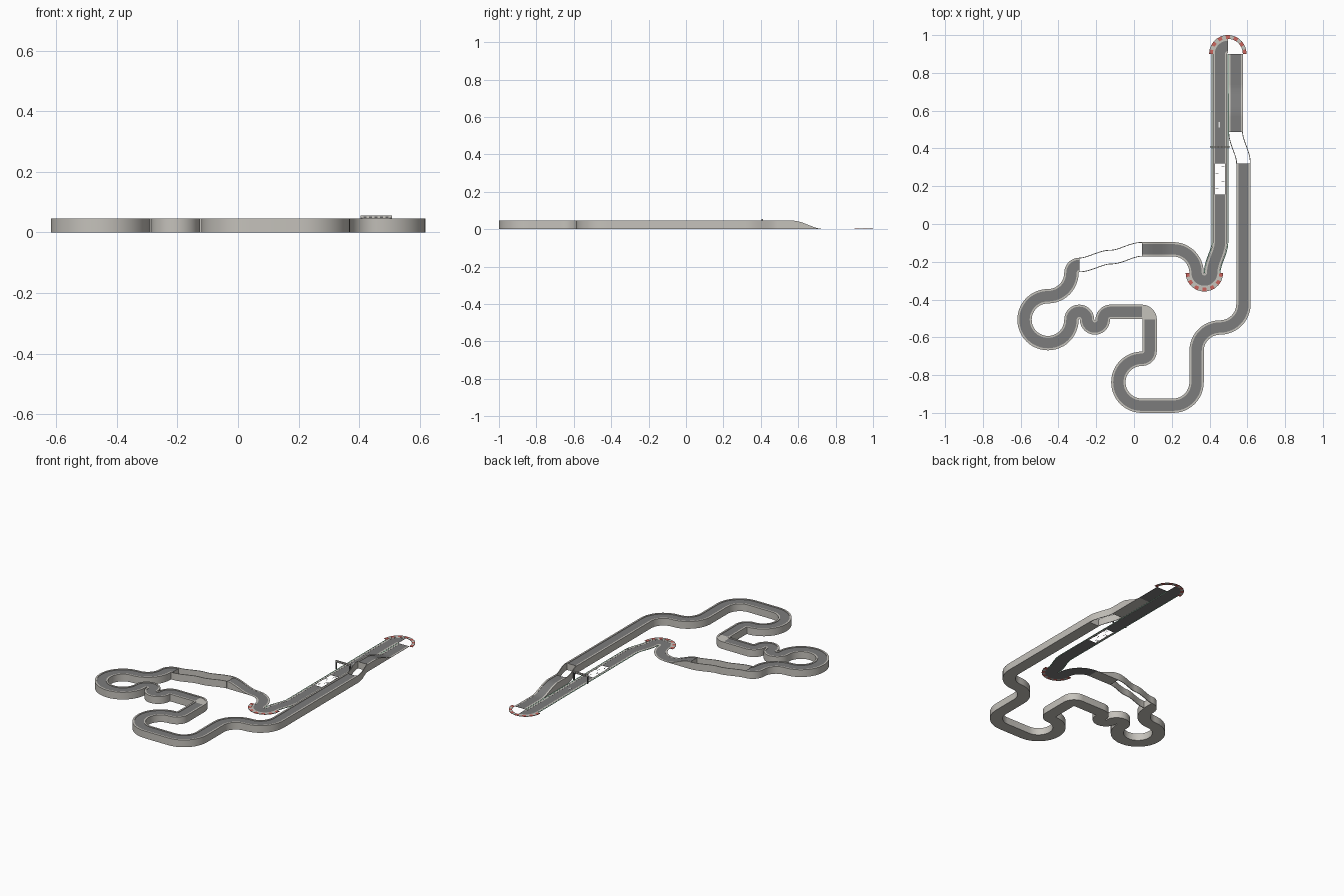
import bpy, bmesh, math
from mathutils import Vector

if "Cube" in bpy.data.objects:
    bpy.data.objects.remove(bpy.data.objects["Cube"])

U = 0.0828            # half a track tile
R, S = 1.5 * U, 0.5 * U   # wide and tight bend radius
EDGE, ROAD = 0.46 * U, 0.33 * U
RISE = 0.042


def material(name, r, g, b):
    m = bpy.data.materials.new(name)
    m.use_nodes = True
    m.diffuse_color = (r, g, b, 1)
    m.node_tree.nodes["Principled BSDF"].inputs["Base Color"].default_value = (r, g, b, 1)
    return m


MATS = [material("asphalt grey", 0.2, 0.2, 0.2),
        material("concrete beige", 0.56, 0.54, 0.5),
        material("grass green", 0.25, 0.5, 0.35),
        material("kerb red", 0.6, 0.13, 0.11),
        material("paint white", 0.85, 0.85, 0.85),
        material("metal grey", 0.12, 0.12, 0.12)]
ASPHALT, CONCRETE, GRASS, RED, WHITE, METAL = range(6)


def finish(name, bm):
    bmesh.ops.recalc_face_normals(bm, faces=bm.faces)
    me = bpy.data.meshes.new(name)
    bm.to_mesh(me)
    bm.free()
    for m in MATS:
        me.materials.append(m)
    ob = bpy.data.objects.new(name, me)
    bpy.context.collection.objects.link(ob)
    bpy.ops.object.select_all(action="DESELECT")
    ob.select_set(True)
    bpy.context.view_layer.objects.active = ob
    bpy.ops.object.shade_smooth_by_angle(angle=math.radians(30))


def sweep(name, path, section, mats):
    """Sweep a closed section; section(t) gives (offset to the left, z) points."""
    bm = bmesh.new()
    rings = []
    for i, (p, a) in enumerate(path):
        left = Vector((-math.sin(a), math.cos(a)))
        t = i / (len(path) - 1)
        rings.append([bm.verts.new((*(p + left * o), z)) for o, z in section(t)])
    n = len(rings[0])
    for r0, r1 in zip(rings, rings[1:]):
        for k in range(n):
            j = (k + 1) % n
            bm.faces.new((r0[k], r0[j], r1[j], r1[k])).material_index = mats[k]
    for ring in (rings[0], rings[-1]):
        bm.faces.new(ring).material_index = CONCRETE
    finish(name, bm)


def strip(name, path, offset, width, top, mat):
    a, b = offset - width / 2, offset + width / 2
    sweep(name, path, lambda t: [(a, 0), (a, top), (b, top), (b, 0)], [mat] * 4)


def track(name, path, h0, h1, surface=ASPHALT):
    """Road slab with raised edges, going smoothly from height h0 to h1 (0 to 1)."""
    def section(t):
        f = h0 + (h1 - h0) * t * t * (3 - 2 * t)
        road = 0.001 + RISE * f
        lip = road + 0.0005 + 0.0025 * f
        return [(-EDGE, 0), (-EDGE, lip), (-ROAD, lip), (-ROAD, road),
                (ROAD, road), (ROAD, lip), (EDGE, lip), (EDGE, 0)]
    c = CONCRETE
    under = c if h0 + h1 else ASPHALT
    sweep(name, path, section, [c, c, c, surface, c, c, c, under])


def box(bm, x, y, z, sx, sy, sz, mat):
    vs = bmesh.ops.create_cube(bm, size=1)["verts"]
    for v in vs:
        v.co = (x + v.co.x * sx, y + v.co.y * sy, z + v.co.z * sz)
    for f in {f for v in vs for f in v.link_faces}:
        f.material_index = mat


# The pen walks round the circuit and returns each stretch as (point, heading)
pos, head = Vector((7 * U, -1 + EDGE + 15.5 * U)), -math.pi / 2


def straight(tiles, steps=1):
    global pos
    d = Vector((math.cos(head), math.sin(head))) * tiles * U
    pts = [(pos + d * i / steps, head) for i in range(steps + 1)]
    pos = pos + d
    return pts


def bend(radius, degrees):
    """Positive degrees turn left."""
    global pos, head
    side = math.copysign(1, degrees)
    centre = pos + Vector((-math.sin(head), math.cos(head))) * radius * side
    steps = round(abs(degrees) / 7.5)
    pts = []
    for i in range(steps + 1):
        a = head + math.radians(degrees) * i / steps
        pts.append((centre - Vector((-math.sin(a), math.cos(a))) * radius * side, a))
    pos, head = pts[-1]
    return pts


def shift(side):
    """Lane shift: two units ahead and half a unit sideways."""
    global pos
    d = Vector((math.cos(head), math.sin(head)))
    left = Vector((-d.y, d.x)) * side
    pts = []
    for i in range(17):
        t = i / 16
        slope = 0.25 * 6 * t * (1 - t)
        pts.append((pos + d * 2 * U * t + left * S * t * t * (3 - 2 * t),
                    head + side * math.atan(slope)))
    pos = pts[-1][0]
    return pts


def walls(name, path):
    for label, s in (("left", 1), ("right", -1)):
        strip(f"{name}_{label}", path, s * 0.44 * U, 0.004, RISE + 0.004, CONCRETE)


def kerb(name, centre, start):
    """Half ring of red and pale blocks."""
    bm = bmesh.new()
    n = 13
    for i in range(n):
        vs = []
        for z in (0, 0.003):
            for r, k in ((0.96, i), (1.2, i), (1.2, i + 1), (0.96, i + 1)):
                a = start + math.pi * k / n
                vs.append(bm.verts.new((centre.x + r * U * math.cos(a),
                                        centre.y + r * U * math.sin(a), z)))
        faces = [vs[:4], vs[4:]] + [(vs[k], vs[(k + 1) % 4], vs[(k + 1) % 4 + 4], vs[k + 4])
                                    for k in range(4)]
        for f in faces:
            bm.faces.new(f).material_index = CONCRETE if i % 2 else RED
    finish(name, bm)


# Raised part, ending before the unroaded corner
path = straight(9)
for stretch in (lambda: bend(R, -90), lambda: bend(R, 90), lambda: straight(2),
                lambda: bend(R, -90), lambda: straight(2), lambda: bend(R, -180),
                lambda: bend(S, 90), lambda: straight(2)):
    path += stretch()[1:]
track("raised_track_east", path, 1, 1)
track("bare_corner", bend(S, 90), 1, 1, CONCRETE)
path = straight(2)
for radius, turn in ((S, 90), (S, -180), (S, 180), (R, -270), (R, 90), (S, -90)):
    path += bend(radius, turn)[1:]
track("raised_track_west", path, 1, 1)

# Open double lane shift with side walls, then the ramp down
walls("west_shift_wall", shift(1) + shift(1)[1:])
track("west_ramp", straight(2, 16), 1, 0)

# Ground level bends and home straight
path = bend(R, -90)
kerb("south_kerb", pos + Vector((S, 0)), math.pi)
path += bend(S, 180)[1:]
lane = shift(-1)
track("south_hairpin", path + lane[1:], 0, 0)
verge = lane + straight(3)[1:]
track("home_straight_south", verge[-2:], 0, 0)
grid = straight(2)
home = straight(7)
track("home_straight_north", home, 0, 0)
verge += [grid[-1], home[-1]]
for label, s in (("left", 1), ("right", -1)):
    strip(f"grass_verge_{label}", verge, s * 0.5 * U, 0.005, 0.0015, GRASS)
    strip(f"grid_edge_{label}", grid, s * (EDGE + ROAD) / 2, EDGE - ROAD, 0.0015, CONCRETE)

# North hairpin: first quarter paved, outer kerb all the way round
kerb("north_kerb", pos + Vector((S, 0)), 0)
track("north_hairpin", bend(S, -90), 0, 0)
bend(S, -90)
track("north_straight", straight(2), 0, 0)
track("north_ramp", straight(2, 16), 0, 1)
track("raised_straight_north", straight(1), 1, 1)
walls("east_shift_wall", shift(1))

# Starting grid brackets and small road marks
bm = bmesh.new()
mid = home[0][0].x
for i in range(4):
    x, y = mid + (-0.016 if i % 2 == 0 else 0.016), grid[0][0].y + 0.03 + i * 0.04
    box(bm, x, y, 0.001, 0.018, 0.003, 0.001, WHITE)
    for s in (-1, 1):
        box(bm, x + s * 0.008, y - 0.01, 0.001, 0.002, 0.018, 0.001, WHITE)
box(bm, mid - 0.004, 0.525, 0.0015, 0.008, 0.03, 0.001, WHITE)
finish("grid_markings", bm)

# Start gantry over the home straight
bm = bmesh.new()
for s in (-1, 1):
    box(bm, mid + s * 0.048, 0.408, 0.025, 0.006, 0.008, 0.05, METAL)
box(bm, mid, 0.408, 0.05, 0.104, 0.007, 0.012, CONCRETE)
for i in range(5):
    box(bm, mid + (i - 2) * 0.018, 0.408, 0.05, 0.01, 0.009, 0.006, METAL)
finish("start_gantry", bm)
